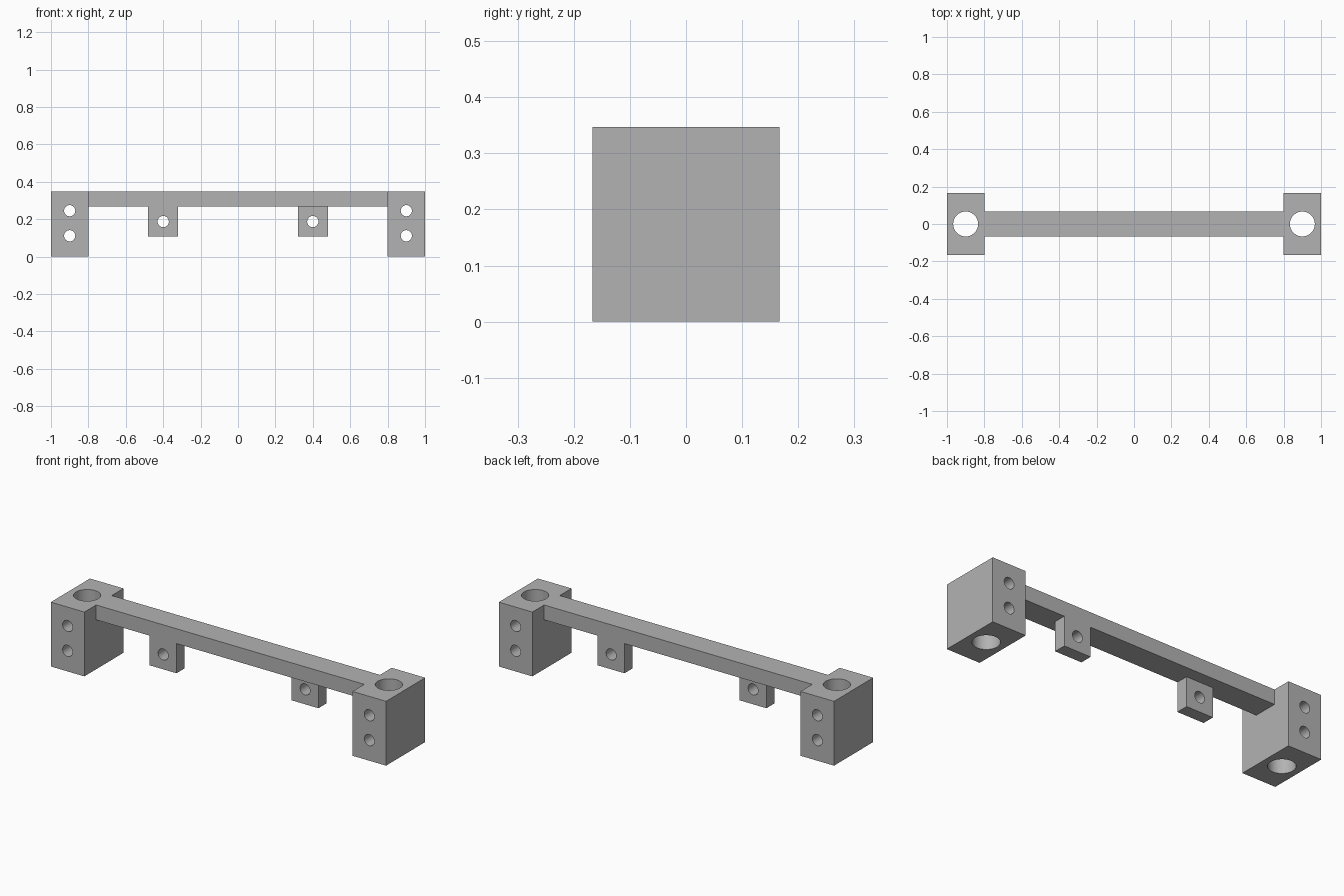
import bpy
import math

if "Cube" in bpy.data.objects:
    bpy.data.objects.remove(bpy.data.objects["Cube"])

# One flat grey for the whole bracket
grey = bpy.data.materials.new("grey plastic")
grey.diffuse_color = (0.45, 0.45, 0.45, 1)
grey.use_nodes = True
grey.node_tree.nodes["Principled BSDF"].inputs["Base Color"].default_value = grey.diffuse_color

# Main dimensions
DEPTH = 0.3333       # end block depth
HEIGHT = 0.347       # overall height
BEAM_Z = 0.267       # underside of the beam
BEAM_W = 0.1333      # beam depth
TAB_T = 0.0667       # tab thickness


def box(name, x, y, z):
    """Box from (min, max) ranges on each axis."""
    bpy.ops.mesh.primitive_cube_add(
        size=1, location=[(a + b) / 2 for a, b in (x, y, z)])
    obj = bpy.context.object
    obj.name = name
    obj.scale = [b - a for a, b in (x, y, z)]
    bpy.ops.object.transform_apply(location=True, rotation=True, scale=True)
    obj.data.materials.append(grey)
    return obj


def drill(name, radius, location, along_y=True):
    """Hidden cylinder used to cut a hole."""
    bpy.ops.mesh.primitive_cylinder_add(
        vertices=48, radius=radius, depth=1, location=location,
        rotation=(math.pi / 2 if along_y else 0, 0, 0))
    obj = bpy.context.object
    obj.name = name
    obj.data.materials.append(grey)
    return obj


def combine(target, other, operation):
    """Apply a boolean and remove the helper object."""
    mod = target.modifiers.new(operation.lower(), 'BOOLEAN')
    mod.operation = operation
    mod.solver = 'EXACT'
    mod.object = other
    other.hide_render = True
    bpy.context.view_layer.objects.active = target
    bpy.ops.object.modifier_apply(modifier=mod.name)
    bpy.data.objects.remove(other, do_unlink=True)


# Cross beam, with its ends meeting the blocks
bracket = box("mounting_bracket", (-0.8, 0.8), (-BEAM_W / 2, BEAM_W / 2),
              (BEAM_Z, HEIGHT))

for side in (-1, 1):
    # End block
    block_x = sorted((side * 0.8, side * 1.0))
    combine(bracket, box("end_block", block_x, (-DEPTH / 2, DEPTH / 2),
                         (0, HEIGHT)), 'UNION')
    # Hanging tab: flush with the front on the left, with the back on the right
    tab_x = sorted((side * 0.32, side * 0.48))
    tab_y = sorted((side * BEAM_W / 2, side * (BEAM_W / 2 - TAB_T)))
    combine(bracket, box("hanging_tab", tab_x, tab_y, (0.107, BEAM_Z)), 'UNION')

for side in (-1, 1):
    # Vertical rod hole and two screw holes through the end block
    combine(bracket, drill("rod_hole", 0.0667, (side * 0.9, 0, 0.17), False),
            'DIFFERENCE')
    for z in (0.111, 0.245):
        combine(bracket, drill("screw_hole", 0.03, (side * 0.9, 0, z)),
                'DIFFERENCE')
    # Screw hole through the tab
    combine(bracket, drill("tab_hole", 0.03, (side * 0.4, 0, 0.187)),
            'DIFFERENCE')

# Smooth hole walls, sharp box edges
bpy.ops.object.select_all(action='DESELECT')
bracket.select_set(True)
bpy.context.view_layer.objects.active = bracket
bpy.ops.object.shade_smooth_by_angle(angle=math.radians(30))
